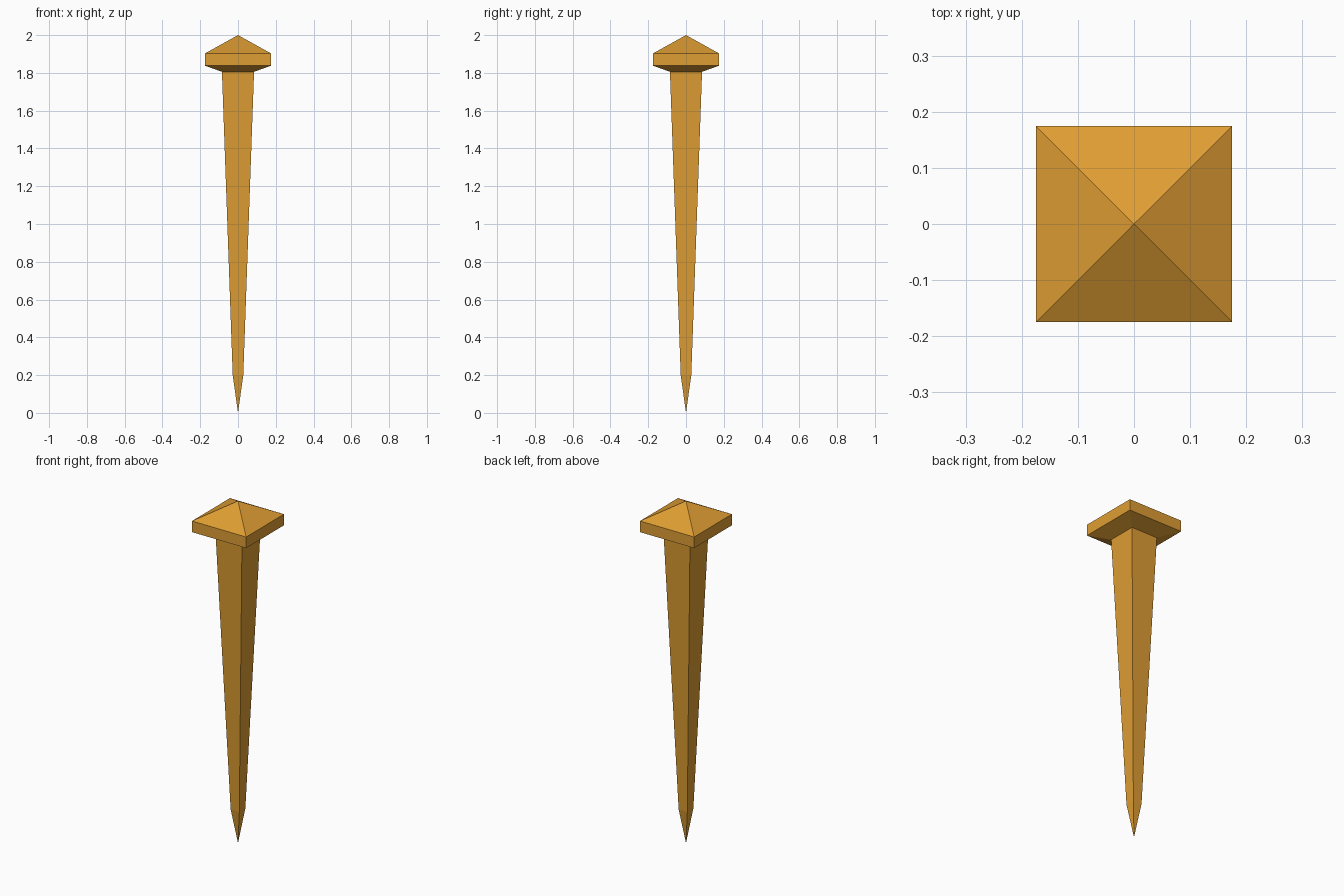
import bpy, bmesh

cube = bpy.data.objects.get("Cube")
if cube:
    bpy.data.objects.remove(cube, do_unlink=True)

# Single warm brass colour
brass = bpy.data.materials.new("warm brass")
brass.use_nodes = True
colour = (0.73, 0.337, 0.033, 1)
brass.diffuse_color = colour
brass.node_tree.nodes["Principled BSDF"].inputs["Base Color"].default_value = colour


def square_loft(name, profile):
    """Loft square rings from (half width, height) pairs; zero width is a point."""
    bm = bmesh.new()
    rings = []
    for half, z in profile:
        corners = [(-1, -1), (1, -1), (1, 1), (-1, 1)] if half else [(0, 0)]
        rings.append([bm.verts.new((x * half, y * half, z)) for x, y in corners])
    for low, high in zip(rings, rings[1:]):
        for i in range(4):
            j = (i + 1) % 4
            quad = [low[i % len(low)], low[j % len(low)],
                    high[j % len(high)], high[i % len(high)]]
            bm.faces.new(list(dict.fromkeys(quad)))
    # Close any open square end
    for ring in (rings[0], rings[-1]):
        if len(ring) == 4:
            bm.faces.new(ring)
    bmesh.ops.recalc_face_normals(bm, faces=bm.faces)
    mesh = bpy.data.meshes.new(name)
    bm.to_mesh(mesh)
    bm.free()
    mesh.materials.append(brass)
    obj = bpy.data.objects.new(name, mesh)
    bpy.context.collection.objects.link(obj)
    return obj


# Tapered shaft ending in a sharp point
square_loft("spike_shaft", [(0, 0), (0.028, 0.2), (0.085, 1.806)])

# Pyramid-topped head with a bevelled underside
square_loft("spike_head", [(0.085, 1.806), (0.175, 1.838), (0.175, 1.903), (0, 2)])
